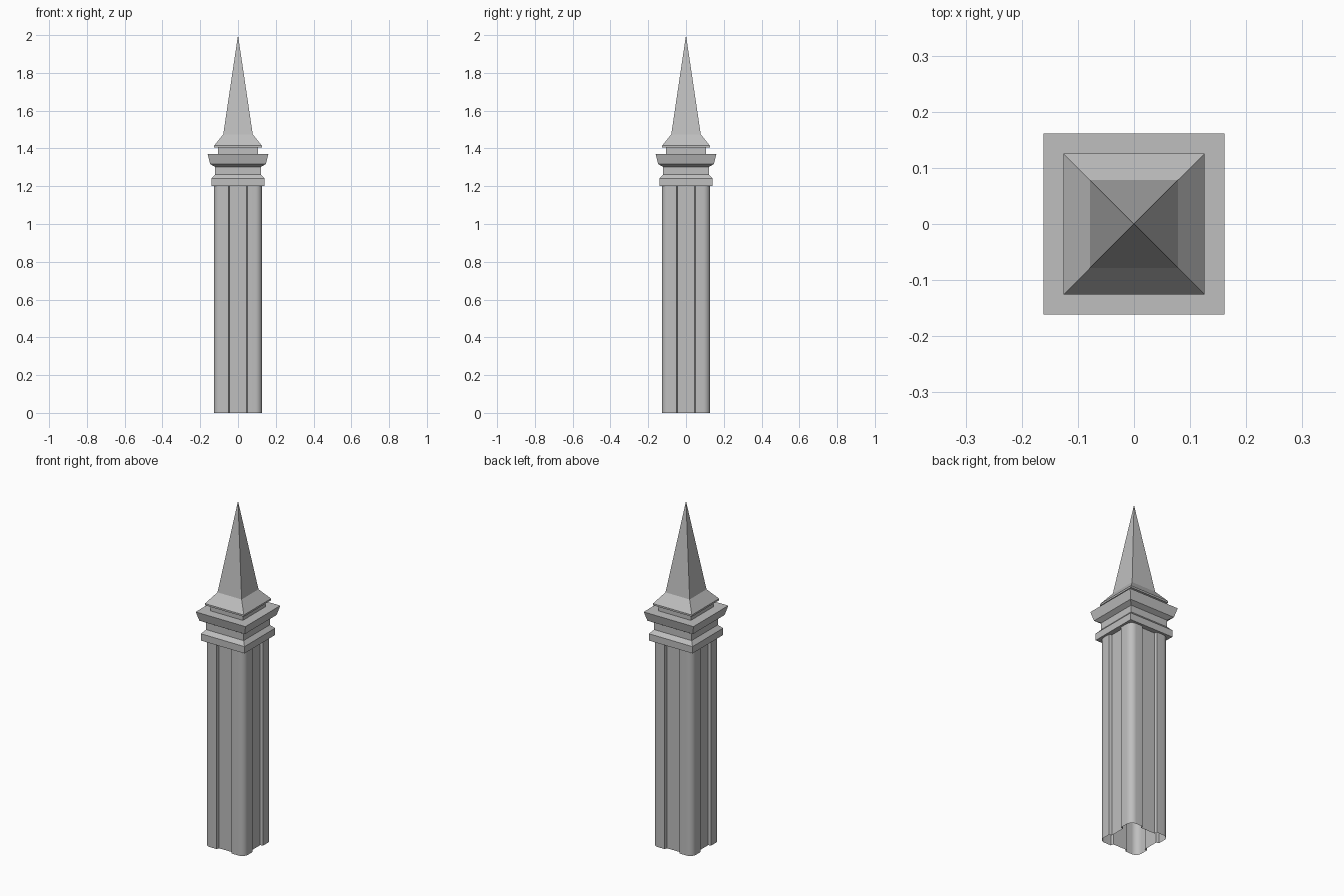
import bpy, bmesh, math

cube = bpy.data.objects.get("Cube")
if cube:
    bpy.data.objects.remove(cube, do_unlink=True)

stone = bpy.data.materials.new("grey_stone")
stone.use_nodes = True
GREY = (0.52, 0.52, 0.52, 1)
stone.diffuse_color = GREY
stone.node_tree.nodes["Principled BSDF"].inputs["Base Color"].default_value = GREY


def loft(name, rings, cap_bottom=True, cap_top=True):
    """Skin a stack of matching rings, each a list of (x, y, z)."""
    bm = bmesh.new()
    loops = [[bm.verts.new(p) for p in ring] for ring in rings]
    n = len(loops[0])
    for low, high in zip(loops, loops[1:]):
        for i in range(n):
            j = (i + 1) % n
            bm.faces.new((low[i], low[j], high[j], high[i]))
    if cap_bottom:
        bm.faces.new(loops[0][::-1])
    if cap_top:
        bm.faces.new(loops[-1])
    bmesh.ops.remove_doubles(bm, verts=bm.verts, dist=1e-5)
    mesh = bpy.data.meshes.new(name)
    bm.to_mesh(mesh)
    bm.free()
    mesh.materials.append(stone)
    obj = bpy.data.objects.new(name, mesh)
    bpy.context.collection.objects.link(obj)
    return obj


def square(half, z):
    return [(-half, -half, z), (half, -half, z), (half, half, z), (-half, half, z)]


def square_part(name, profile):
    """Square moulding from (half width, height) pairs."""
    return loft(name, [square(h, z) for h, z in profile])


# Open shaft: four rounded corner piers with recessed panels between them
HALF, PANEL, EDGE, RADIUS = 0.128, 0.112, 0.045, 0.036
corner = [(PANEL, -EDGE), (HALF, -EDGE - 0.004)]
corner = [(x, y) for x, y in corner]
c = HALF - RADIUS
pier = [(EDGE, -PANEL), (EDGE + 0.004, -HALF)]
for k in range(9):
    a = -math.pi / 2 + k * math.pi / 16
    pier.append((c + RADIUS * math.cos(a), -c + RADIUS * math.sin(a)))
pier += corner[::-1]
outline = []
for q in range(4):
    ca, sa = round(math.cos(q * math.pi / 2)), round(math.sin(q * math.pi / 2))
    outline += [(x * ca - y * sa, x * sa + y * ca) for x, y in pier]
shaft = loft("shaft", [[(x, y, z) for x, y in outline] for z in (0, 1.2)],
             cap_bottom=False, cap_top=False)
bpy.ops.object.select_all(action='DESELECT')
shaft.select_set(True)
bpy.context.view_layer.objects.active = shaft
bpy.ops.object.shade_smooth_by_angle(angle=math.radians(35))

# Capital mouldings
square_part("lower_moulding", [(0.141, 1.2), (0.141, 1.24), (0.121, 1.262)])
square_part("capital_neck", [(0.121, 1.262), (0.121, 1.302)])
square_part("cornice", [(0.121, 1.302), (0.147, 1.317), (0.161, 1.37)])

# Spire
square_part("spire_neck", [(0.105, 1.37), (0.105, 1.407)])
square_part("spire_skirt", [(0.126, 1.405), (0.126, 1.415), (0.078, 1.475)])
bm = bmesh.new()
base = [bm.verts.new(p) for p in square(0.078, 1.475)]
apex = bm.verts.new((0, 0, 2))
for i in range(4):
    bm.faces.new((base[i], base[(i + 1) % 4], apex))
mesh = bpy.data.meshes.new("spire")
bm.to_mesh(mesh)
bm.free()
mesh.materials.append(stone)
bpy.context.collection.objects.link(bpy.data.objects.new("spire", mesh))
